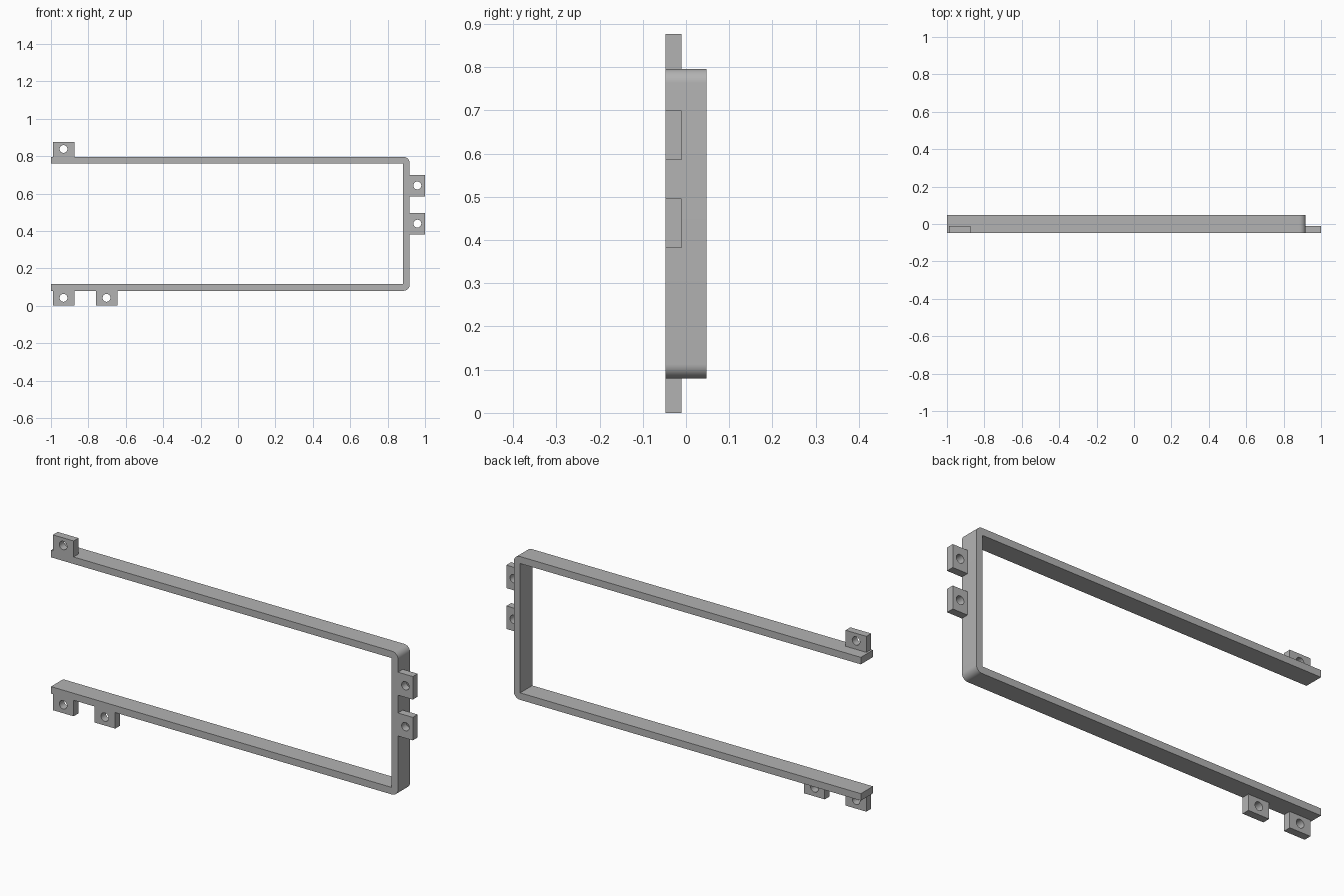
import bpy
import bmesh
from math import sin, cos, pi, radians
from mathutils import Vector

cube = bpy.data.objects.get("Cube")
if cube:
    bpy.data.objects.remove(cube, do_unlink=True)

GREY = (0.45, 0.45, 0.45, 1.0)
metal = bpy.data.materials.new("plain grey")
metal.use_nodes = True
metal.diffuse_color = GREY
metal.node_tree.nodes["Principled BSDF"].inputs["Base Color"].default_value = GREY

FRONT, BACK, TAB_BACK = -0.048, 0.048, -0.01
LEFT, RIGHT, BOTTOM, TOP = -1.0, 0.918, 0.08, 0.796
WALL, ROUND = 0.035, 0.033


def arc(cx, cz, radius, start, end, steps):
    """Points along an arc in the x-z plane, both ends included."""
    angles = [start + (end - start) * i / steps for i in range(steps + 1)]
    return [(cx + radius * cos(a), cz + radius * sin(a)) for a in angles]


def plate(name, loops, back):
    """Fill the outline (with any holes) and extrude it from the front plane."""
    bm = bmesh.new()
    edges = []
    for loop in loops:
        verts = [bm.verts.new((x, FRONT, z)) for x, z in loop]
        edges += [bm.edges.new((v, verts[i - 1])) for i, v in enumerate(verts)]
    bmesh.ops.triangle_fill(bm, use_beauty=True, edges=edges, normal=Vector((0, -1, 0)))
    extruded = bmesh.ops.extrude_face_region(bm, geom=bm.faces[:])["geom"]
    moved = [g for g in extruded if isinstance(g, bmesh.types.BMVert)]
    bmesh.ops.translate(bm, verts=moved, vec=(0, back - FRONT, 0))
    bmesh.ops.recalc_face_normals(bm, faces=bm.faces[:])
    mesh = bpy.data.meshes.new(name)
    bm.to_mesh(mesh)
    bm.free()
    mesh.materials.append(metal)
    for face in mesh.polygons:
        face.use_smooth = True
    mesh.set_sharp_from_angle(angle=radians(30))
    obj = bpy.data.objects.new(name, mesh)
    bpy.context.scene.collection.objects.link(obj)
    return obj


def tab(name, x0, x1, z0, z1, hole_x, hole_z):
    """Mounting tab with a round screw hole."""
    outline = [(x0, z0), (x1, z0), (x1, z1), (x0, z1)]
    hole = arc(hole_x, hole_z, 0.021, 0, 2 * pi, 32)[:-1]
    plate(name, [outline, hole], TAB_BACK)


# Three-sided frame: rounded outside corners, square inside corners
outline = [(LEFT, BOTTOM)]
outline += arc(RIGHT - ROUND, BOTTOM + ROUND, ROUND, -pi / 2, 0, 10)
outline += arc(RIGHT - ROUND, TOP - ROUND, ROUND, 0, pi / 2, 10)
outline += [(LEFT, TOP), (LEFT, TOP - WALL), (RIGHT - WALL, TOP - WALL),
            (RIGHT - WALL, BOTTOM + WALL), (LEFT, BOTTOM + WALL)]
plate("frame", [outline], BACK)

# Tabs above and below the open end
tab("top_tab", -0.99, -0.875, TOP, 0.876, -0.933, 0.838)
for name, x in (("bottom_outer_tab", -0.99), ("bottom_inner_tab", -0.76)):
    tab(name, x, x + 0.115, 0.0, BOTTOM, x + 0.057, 0.042)

# Tabs on the closed end
for name, z in (("upper_side_tab", 0.585), ("lower_side_tab", 0.381)):
    tab(name, RIGHT, 1.0, z, z + 0.115, 0.959, z + 0.058)
